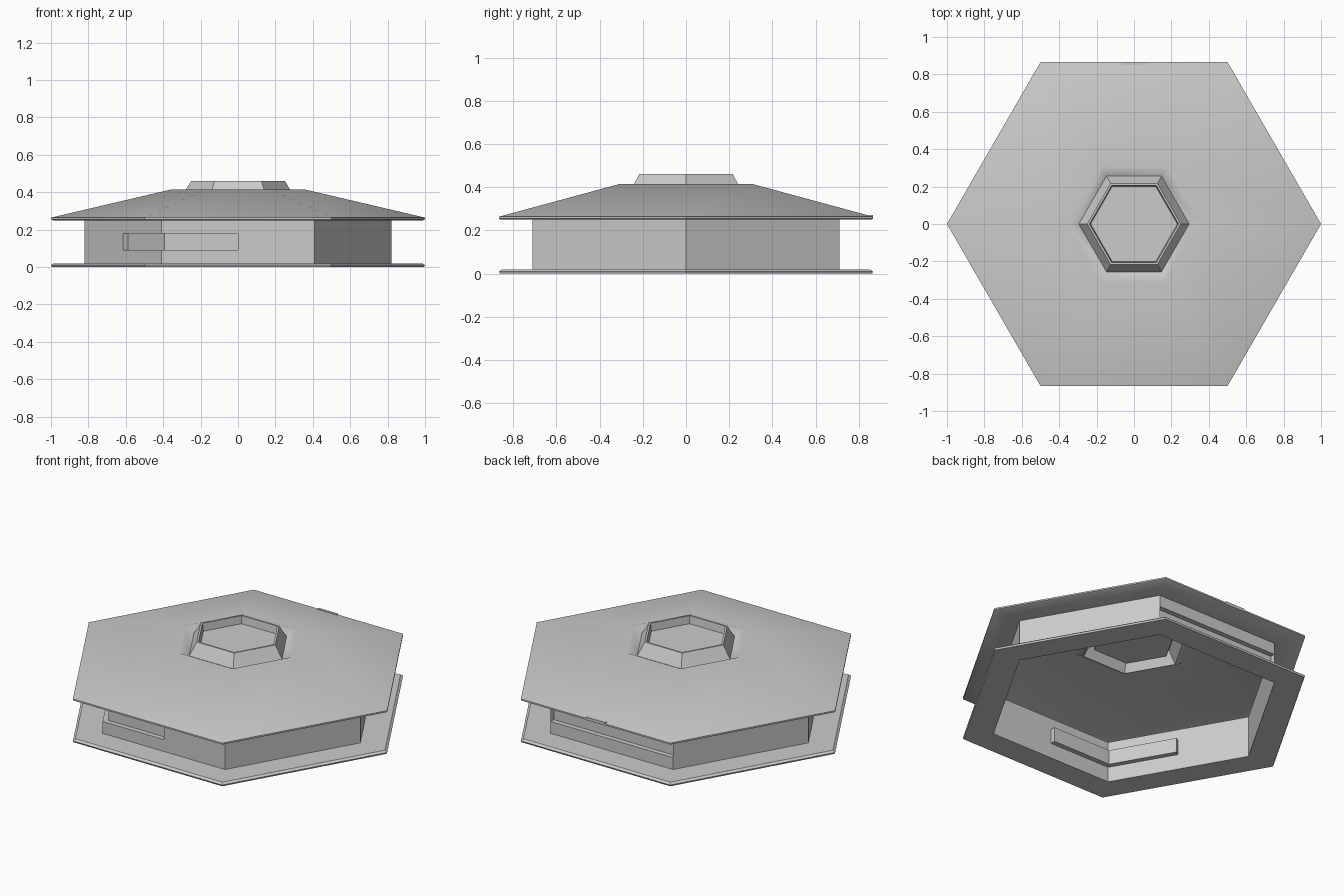
import bpy, bmesh, math
from mathutils import Vector

if "Cube" in bpy.data.objects:
    bpy.data.objects.remove(bpy.data.objects["Cube"])


def finish(name, bm, smooth_deg=None):
    bmesh.ops.remove_doubles(bm, verts=bm.verts, dist=1e-5)
    bmesh.ops.recalc_face_normals(bm, faces=bm.faces)
    me = bpy.data.meshes.new(name)
    bm.to_mesh(me)
    bm.free()
    ob = bpy.data.objects.new(name, me)
    bpy.context.collection.objects.link(ob)
    if smooth_deg:
        bpy.ops.object.select_all(action='DESELECT')
        ob.select_set(True)
        bpy.context.view_layer.objects.active = ob
        bpy.ops.object.shade_smooth_by_angle(angle=math.radians(smooth_deg))
    return ob


def corner(i, r):
    a = math.radians(60 * i)
    return Vector((r * math.cos(a), r * math.sin(a), 0))


def hex_loft(name, profile, cap=False, smooth_deg=None):
    """Sweep a (radius, height) profile around a hexagon."""
    bm = bmesh.new()
    rings = [[bm.verts.new(corner(i, r) + Vector((0, 0, z))) for i in range(6)]
             for r, z in profile]
    for lo, hi in zip(rings, rings[1:]):
        for i in range(6):
            j = (i + 1) % 6
            bm.faces.new((lo[i], lo[j], hi[j], hi[i]))
    if cap:
        bm.faces.new(rings[-1])
    return finish(name, bm, smooth_deg)


WALL = 0.82
DEPTH = 0.03

# Bottom flange with a chamfered rim
hex_loft("bottom_flange", [(WALL, 0), (0.995, 0), (1, 0.01), (0.985, 0.02), (WALL, 0.02)])

# Roof: eave, slope, shallow groove, raised collar and its sunken floor
hex_loft("roof", [(WALL, 0.25), (0.99, 0.25), (1, 0.255), (1, 0.264), (0.356, 0.415),
                  (0.295, 0.387), (0.25, 0.461), (0.238, 0.461), (0.232, 0.415)],
         cap=True, smooth_deg=45)

# Six wall panels, some with a recessed slot
bm = bmesh.new()
Z = (0.0, 0.092, 0.18, 0.25)


def quad(p, q, z0, z1, z2=None, z3=None):
    pts = [(p.x, p.y, z0), (q.x, q.y, z0), (q.x, q.y, z1), (p.x, p.y, z1)]
    bm.faces.new([bm.verts.new(c) for c in pts])


def ledge(p, q, qi, pi, z):
    bm.faces.new([bm.verts.new((v.x, v.y, z)) for v in (p, q, qi, pi)])


# face index: (slot start, slot end, start wraps corner, end wraps corner)
slots = {1: (0, 1, False, False), 3: (0.5, 1, False, True), 4: (0, 0.5, True, False)}
for i in range(6):
    a, b = corner(i, WALL), corner(i + 1, WALL)
    if i not in slots:
        quad(a, b, Z[0], Z[3])
        continue
    t0, t1, wrap0, wrap1 = slots[i]
    s0, s1 = a.lerp(b, t0), a.lerp(b, t1)
    inward = -(a + b).normalized() * DEPTH
    miter = 1 - DEPTH / (WALL * math.cos(math.pi / 6))
    in0 = a * miter if wrap0 else s0 + inward
    in1 = b * miter if wrap1 else s1 + inward
    quad(a, b, Z[0], Z[1])
    quad(a, b, Z[2], Z[3])
    if t0 > 0:
        quad(a, s0, Z[1], Z[2])
    if t1 < 1:
        quad(s1, b, Z[1], Z[2])
    quad(in0, in1, Z[1], Z[2])
    ledge(s0, s1, in1, in0, Z[1])
    ledge(s0, s1, in1, in0, Z[2])
    if not wrap0:
        quad(s0, in0, Z[1], Z[2])
    if not wrap1:
        quad(in1, s1, Z[1], Z[2])
finish("slotted_wall", bm)

# Small tab on the back eave
bm = bmesh.new()
bmesh.ops.create_cube(bm, size=1)
bmesh.ops.scale(bm, vec=(0.13, 0.016, 0.018), verts=bm.verts)
bmesh.ops.translate(bm, vec=(0, 0.858, 0.262), verts=bm.verts)
finish("back_tab", bm)
